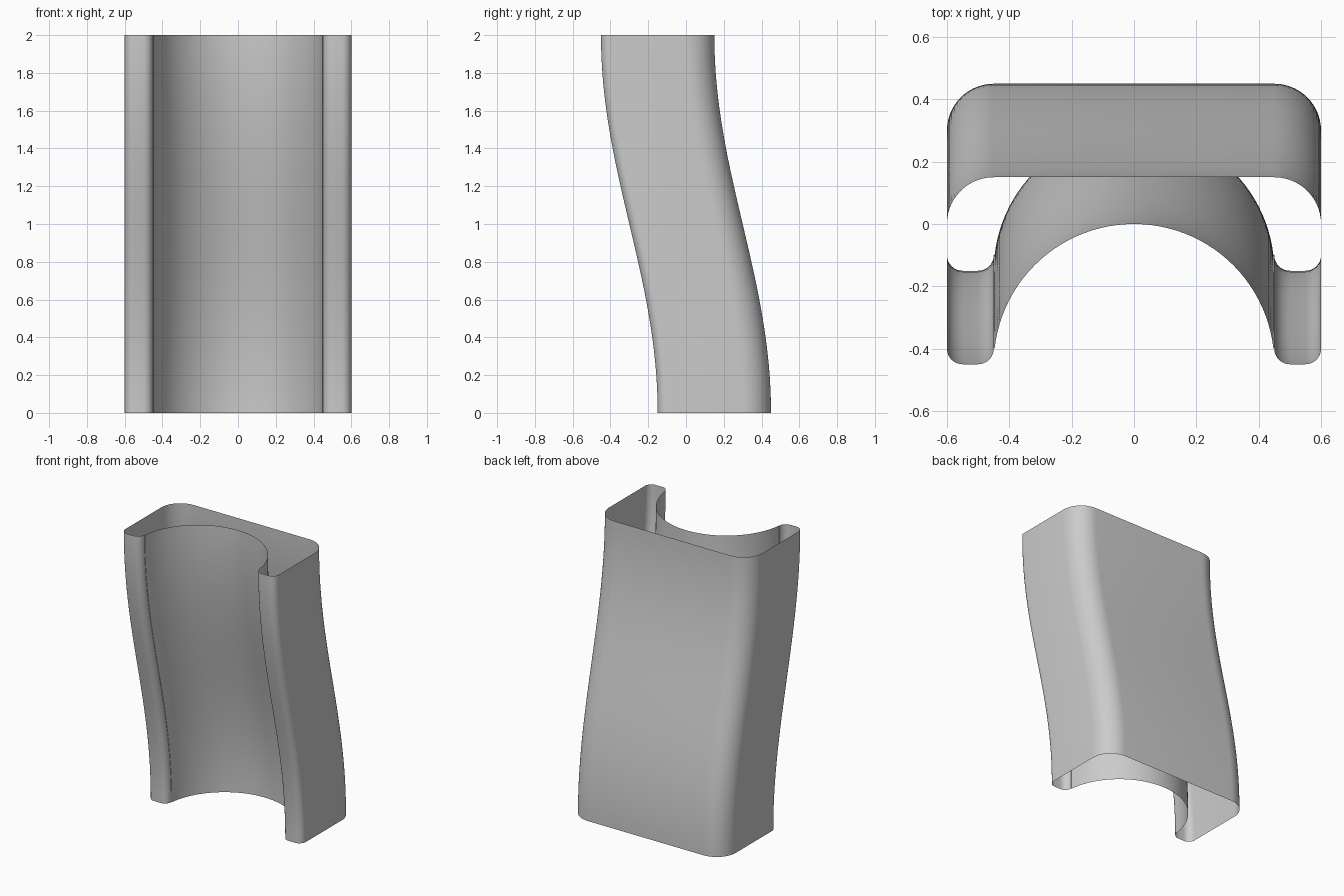
import bpy, bmesh
from math import sin, cos, pi, radians

if "Cube" in bpy.data.objects:
    bpy.data.objects.remove(bpy.data.objects["Cube"])

HEIGHT, SWAY, RINGS = 2.0, 0.15, 40


def arc(cx, cy, r, a0, a1, n):
    """Points on a circular arc, angles in degrees."""
    return [(cx + r * cos(radians(a0 + (a1 - a0) * i / n)),
             cy + r * sin(radians(a0 + (a1 - a0) * i / n))) for i in range(n + 1)]


# Right half of the closed cross-section, from channel crown round to the back
half = arc(0, -0.3, 0.45, 90, 6.4, 24)           # round front channel
half += arc(0.5, -0.25, 0.05, 180, 270, 8)       # inner leg corner
half += arc(0.55, -0.25, 0.05, 270, 360, 8)      # outer leg corner
half += arc(0.45, 0.15, 0.15, 0, 90, 14)         # large back corner
profile = half + [(-x, y) for x, y in reversed(half) if x > 1e-6]

# Sweep the section upward along a gentle S, leaving both ends open
bm = bmesh.new()
rings = []
for k in range(RINGS + 1):
    t = k / RINGS
    shift = SWAY * cos(pi * t)
    rings.append([bm.verts.new((x, y + shift, HEIGHT * t)) for x, y in profile])
n = len(profile)
for low, high in zip(rings, rings[1:]):
    for i in range(n):
        j = (i + 1) % n
        bm.faces.new((low[i], high[i], high[j], low[j]))
bmesh.ops.remove_doubles(bm, verts=bm.verts, dist=1e-5)
bmesh.ops.recalc_face_normals(bm, faces=bm.faces)
# Make the back wall face outward
back = max(bm.faces, key=lambda f: f.calc_center_median().y - f.calc_center_median().z * 0.01)
if back.normal.y < 0:
    bmesh.ops.reverse_faces(bm, faces=bm.faces)

mesh = bpy.data.meshes.new("channel_shell")
bm.to_mesh(mesh)
bm.free()
shell = bpy.data.objects.new("channel_shell", mesh)
bpy.context.collection.objects.link(shell)
bpy.context.view_layer.objects.active = shell
shell.select_set(True)
bpy.ops.object.shade_smooth_by_angle(angle=radians(30))
